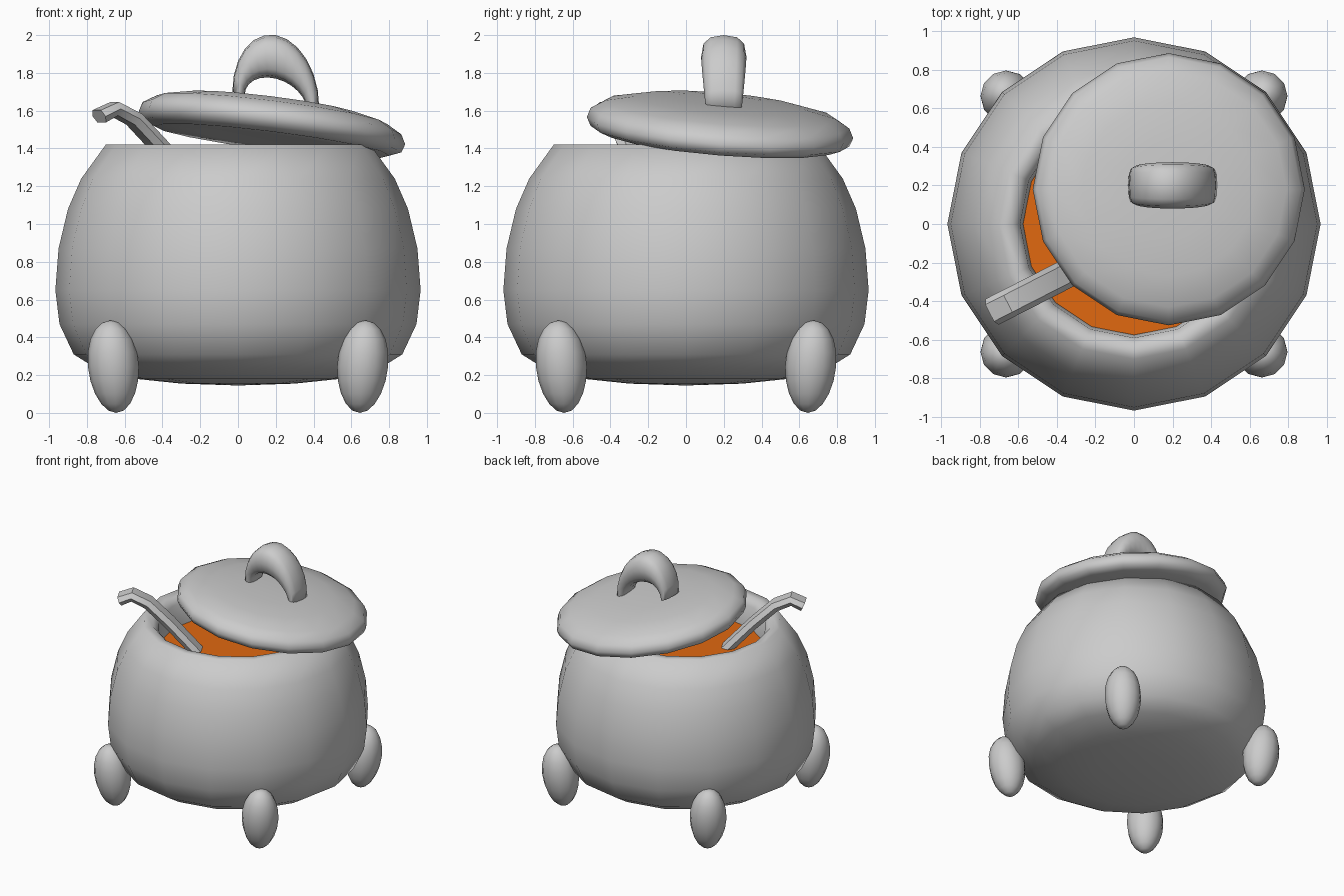
import bpy, bmesh
from math import sin, cos, pi
from mathutils import Vector

if "Cube" in bpy.data.objects:
    bpy.data.objects.remove(bpy.data.objects["Cube"])


def make(name, rings, closed_ends=True, angle=80, smooth=True):
    """Skin a list of equal-length vertex rings into one object."""
    bm = bmesh.new()
    loops = [[bm.verts.new(p) for p in ring] for ring in rings]
    n = len(loops[0])
    for a, b in zip(loops, loops[1:]):
        for i in range(n):
            j = (i + 1) % n
            bm.faces.new((a[i], a[j], b[j], b[i]))
    if closed_ends:
        bm.faces.new(loops[0])
        bm.faces.new(loops[-1])
    bmesh.ops.remove_doubles(bm, verts=bm.verts, dist=1e-4)
    bmesh.ops.recalc_face_normals(bm, faces=bm.faces)
    me = bpy.data.meshes.new(name)
    bm.to_mesh(me)
    bm.free()
    ob = bpy.data.objects.new(name, me)
    bpy.context.collection.objects.link(ob)
    if smooth:
        bpy.ops.object.select_all(action='DESELECT')
        ob.select_set(True)
        bpy.context.view_layer.objects.active = ob
        bpy.ops.object.shade_smooth_by_angle(angle=angle * pi / 180)
    return ob


def lathe(profile, sides=16):
    return [[Vector((r * cos(2 * pi * i / sides), r * sin(2 * pi * i / sides), z))
             for i in range(sides)] for r, z in profile]


# Pot body with rolled-in rim, closed just under the soup
pot = [(0, .145), (.3, .155), (.54, .18), (.75, .235), (.87, .31), (.945, .47),
       (.967, .65), (.95, .87), (.90, 1.08), (.83, 1.24), (.70, 1.42),
       (.63, 1.415), (.59, 1.37), (.575, 1.19), (0, 1.19)]
make("pot", lathe(pot), closed_ends=False)

# Soup surface
soup = make("soup", lathe([(.575, 1.2), (0, 1.2)]), closed_ends=False, smooth=False)
for p in soup.data.polygons:
    if p.normal.z < 0:
        p.flip()
mat = bpy.data.materials.new("soup_orange")
mat.diffuse_color = (.75, .14, .005, 1)
mat.use_nodes = True
mat.node_tree.nodes["Principled BSDF"].inputs["Base Color"].default_value = mat.diffuse_color
soup.data.materials.append(mat)

# Tilted lid, resting off-centre
lid = [(0, -.055), (.4, -.06), (.62, -.065), (.685, -.04), (.705, .005), (.685, .055),
       (.61, .10), (.45, .135), (.25, .15), (0, .155)]
lid_rings = lathe(lid)
slope_x, slope_y = .125, .08
for ring in lid_rings:
    for v in ring:
        v.z += 1.505 - slope_x * v.x - slope_y * v.y
        v.x += .18
        v.y += .18
make("lid", lid_rings, closed_ends=False)

# Arched lid handle, thick at the crown and thin at the ends
handle = []
steps, sides = 12, 12
for k in range(steps + 1):
    t = pi * k / steps
    drop = .04 * cos(t)
    outer = Vector((.2 + .23 * cos(t), .2, 1.66 + .34 * sin(t) - drop))
    inner = Vector((.2 + .165 * cos(t), .2, 1.64 + .13 * sin(t) - drop))
    mid, half = (outer + inner) / 2, (outer - inner) / 2
    width = .095 + .025 * sin(t)
    ring = []
    for i in range(sides):
        a = 2 * pi * i / sides
        c, s = cos(a), sin(a)
        c = abs(c) ** .75 * (1 if c > 0 else -1)
        s = abs(s) ** .75 * (1 if s > 0 else -1)
        ring.append(mid + half * c + Vector((0, width * s, 0)))
    handle.append(ring)
make("lid_handle", handle)

# Four egg-shaped feet leaning outwards at the top
for sx, nx in ((-1, "left"), (1, "right")):
    for sy, ny in ((-1, "front"), (1, "back")):
        prof = [(.135 * sin(pi * k / 10) * (1 - .06 * cos(pi * k / 10)),
                 .245 - .245 * cos(pi * k / 10)) for k in range(11)]
        rings = lathe(prof, 12)
        for ring in rings:
            for v in ring:
                lean = .66 + .06 * (v.z - .25)
                v.x += sx * lean
                v.y += sy * lean
        make(f"{ny}_{nx}_foot", rings, closed_ends=False)

# Spoon handle with hooked tip, dipping into the soup
path = [(-.735, 1.57), (-.655, 1.61), (-.55, 1.555), (-.41, 1.405), (-.20, 1.15)]
pts = [Vector((x, .51 * x - .08, z)) for x, z in path]
side = Vector((-.46, .89, 0)).normalized()
spoon = []
for i, p in enumerate(pts):
    d = (pts[min(i + 1, len(pts) - 1)] - pts[max(i - 1, 0)]).normalized()
    up = d.cross(side).normalized()
    spoon.append([p + side * (.075 * a) + up * (.036 * b) for a, b in
                  ((1, 0), (.65, 1), (-.65, 1), (-1, 0), (-.65, -1), (.65, -1))])
make("spoon", spoon, angle=35)
